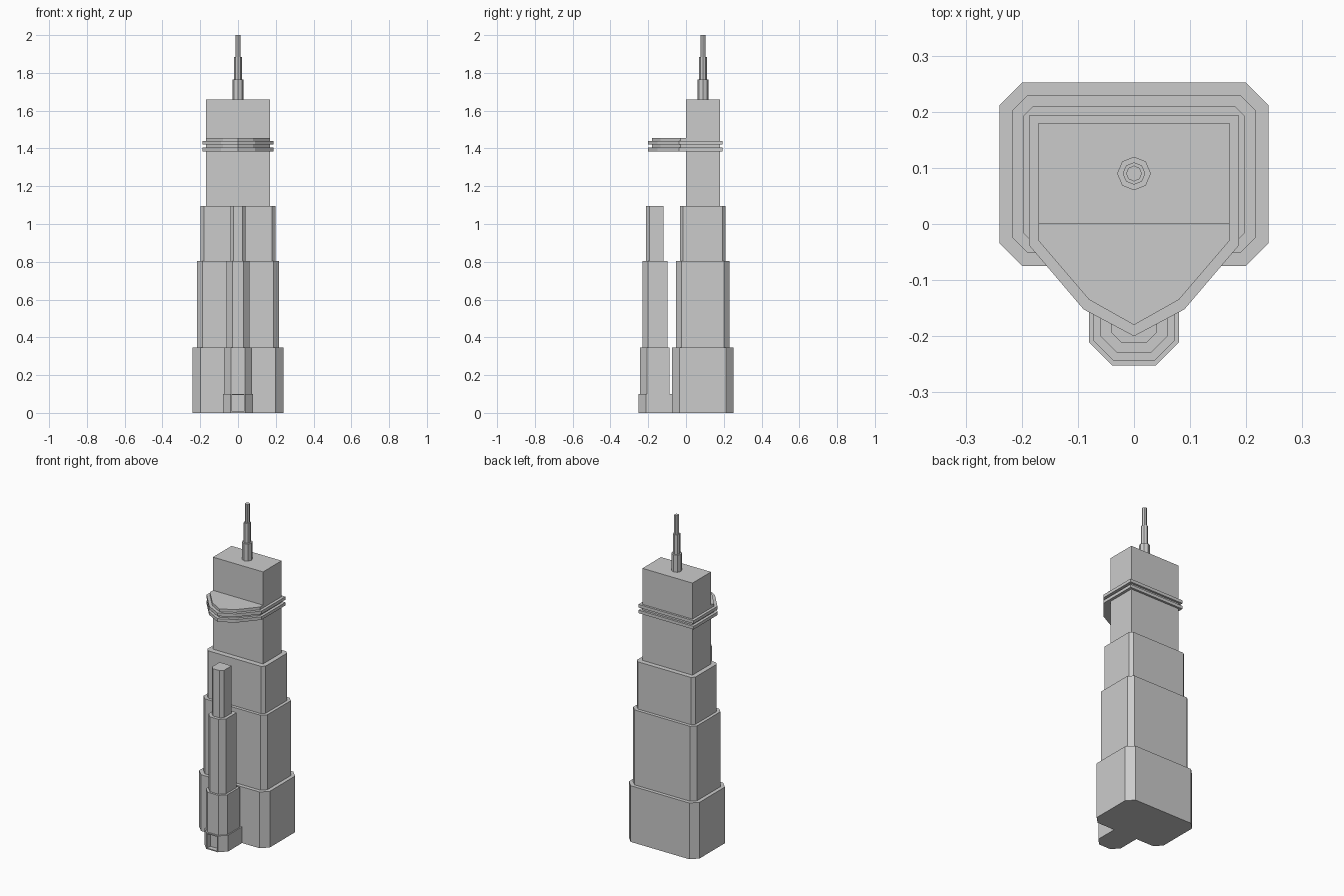
import bpy, bmesh
from mathutils import Vector

cube = bpy.data.objects.get("Cube")
if cube:
    bpy.data.objects.remove(cube, do_unlink=True)

# One concrete grey for everything
grey = bpy.data.materials.new("concrete_grey")
grey.use_nodes = True
COLOR = (0.6, 0.6, 0.6, 1)
grey.diffuse_color = COLOR
grey.node_tree.nodes["Principled BSDF"].inputs["Base Color"].default_value = COLOR


def prism(name, outline, z0, z1, doorway=None):
    """Extrude a flat outline from z0 to z1, optionally recessing its front face."""
    bm = bmesh.new()
    base = bm.faces.new([bm.verts.new((x, y, z0)) for x, y in outline])
    top = bmesh.ops.extrude_face_region(bm, geom=[base], use_keep_orig=True)
    verts = [g for g in top["geom"] if isinstance(g, bmesh.types.BMVert)]
    bmesh.ops.translate(bm, verts=verts, vec=(0, 0, z1 - z0))
    bmesh.ops.recalc_face_normals(bm, faces=bm.faces)
    if doorway:
        margin, depth = doorway
        front = min(bm.faces, key=lambda f: f.calc_center_median().y)
        bmesh.ops.inset_region(bm, faces=[front], thickness=margin)
        pocket = bmesh.ops.extrude_face_region(bm, geom=[front])
        verts = [g for g in pocket["geom"] if isinstance(g, bmesh.types.BMVert)]
        bmesh.ops.translate(bm, verts=verts, vec=Vector((0, depth, 0)))
        bmesh.ops.delete(bm, geom=[front], context='FACES')
    mesh = bpy.data.meshes.new(name)
    bm.to_mesh(mesh)
    bm.free()
    mesh.materials.append(grey)
    obj = bpy.data.objects.new(name, mesh)
    bpy.context.collection.objects.link(obj)
    return obj


def mirrored(half):
    """Close a right-hand half outline (front to back) across x = 0."""
    return half + [(-x, y) for x, y in reversed(half) if x > 0]


def cut_corners(w, front, back, c, back_c):
    """Rectangle with chamfered front corners and, if back_c, back ones too."""
    half = [(w - c, front), (w, front + c)]
    half += [(w, back - back_c), (w - back_c, back)] if back_c else [(w, back)]
    return mirrored(half)


# Main tower: three stepped tiers with cut corners, then a plain block
z = 0
for name, w, front, back, c, top in (
        ("lower_tier", 0.24, -0.075, 0.252, 0.041, 0.345),
        ("middle_tier", 0.217, -0.052, 0.23, 0.028, 0.805),
        ("upper_tier", 0.198, -0.033, 0.21, 0.018, 1.095)):
    prism(name, cut_corners(w, front, back, c, c), z, top)
    z = top
prism("top_block", mirrored([(0.17, 0), (0.17, 0.18)]), z, 1.66)

# Front annex tower with a recessed doorway in its base
z = 0
for name, w, front, back, c, top, door in (
        ("annex_base", 0.08, -0.252, -0.075, 0.041, 0.1, (0.009, 0.03)),
        ("annex_lower_tier", 0.073, -0.243, -0.087, 0.036, 0.345, None),
        ("annex_middle_tier", 0.06, -0.23, -0.098, 0.03, 0.805, None),
        ("annex_upper_tier", 0.041, -0.211, -0.12, 0.018, 1.095, None)):
    prism(name, cut_corners(w, front, back, c, 0), z, top, door)
    z = top

# Pointed observation deck with two rim plates wrapping the block
prism("deck_core", mirrored([(0, -0.18), (0.08, -0.135), (0.17, -0.03), (0.17, 0)]), 1.385, 1.456)
rim = mirrored([(0, -0.2), (0.09, -0.152), (0.187, -0.038), (0.187, 0.193)])
for name, low in (("lower_deck_rim", 1.385), ("upper_deck_rim", 1.42)):
    prism(name, rim, low, low + 0.019)

# Stepped eight-sided mast
z = 1.66
for name, radius, top in (("mast_base", 0.03, 1.765),
                          ("mast_middle", 0.02, 1.885),
                          ("mast_tip", 0.014, 2.0)):
    bpy.ops.mesh.primitive_cylinder_add(vertices=8, radius=radius, depth=top - z,
                                        location=(0, 0.09, (z + top) / 2))
    mast = bpy.context.object
    mast.name = name
    mast.data.materials.append(grey)
    z = top
